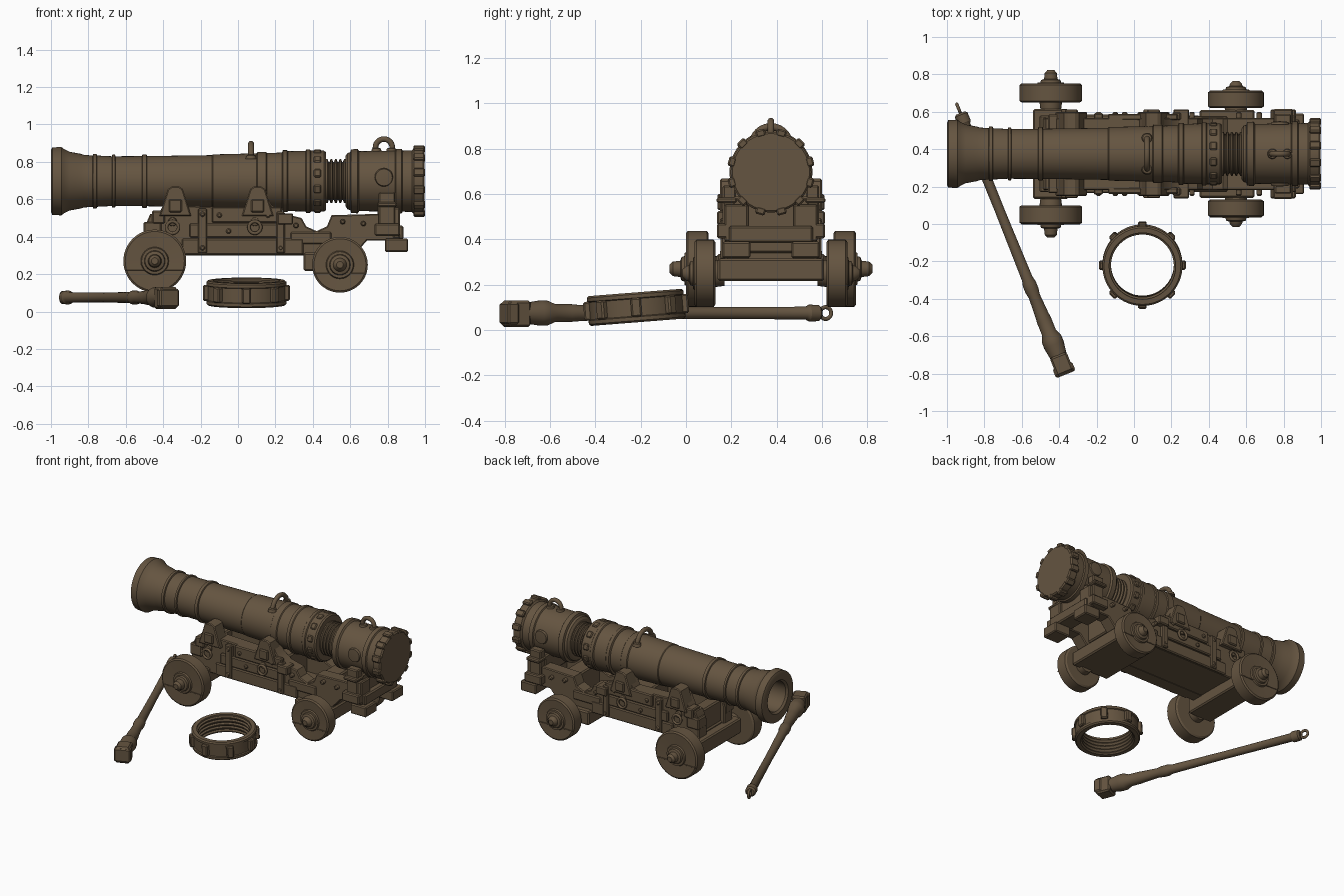
import bpy, bmesh, math
from mathutils import Matrix, Vector

T, R = Matrix.Translation, Matrix.Rotation
CY, CZ = 0.375, 0.697                      # barrel axis
mat = bpy.data.materials.new("dark_brown")
mat.diffuse_color = (0.13, 0.09, 0.052, 1)


def finish(name, bm, m=Matrix(), angle=32):
    bmesh.ops.transform(bm, matrix=m, verts=bm.verts)
    bmesh.ops.recalc_face_normals(bm, faces=bm.faces)
    for f in bm.faces:
        f.smooth = True
    for e in bm.edges:
        e.smooth = e.calc_face_angle(0) < math.radians(angle)
    me = bpy.data.meshes.new(name)
    bm.to_mesh(me)
    bm.free()
    me.materials.append(mat)
    ob = bpy.data.objects.new(name, me)
    bpy.context.collection.objects.link(ob)
    return ob


def lathe(name, pts, m, n=48, closed=False):
    """Spin (t, r) points round the local X axis."""
    bm = bmesh.new()
    rings = []
    for t, r in pts:
        if r < 1e-5:
            rings.append([bm.verts.new((t, 0, 0))] * n)
        else:
            rings.append([bm.verts.new((t, r * math.cos(i * math.tau / n), r * math.sin(i * math.tau / n)))
                          for i in range(n)])
    pairs = list(zip(rings, rings[1:])) + ([(rings[-1], rings[0])] if closed else [])
    for a, b in pairs:
        for i in range(n):
            j = (i + 1) % n
            vs = list(dict.fromkeys((a[i], a[j], b[j], b[i])))
            if len(vs) > 2:
                bm.faces.new(vs)
    return finish(name, bm, m)


def box(name, x, y, z, m=Matrix(), bev=0.007):
    """Bevelled box from (min, max) ranges."""
    bm = bmesh.new()
    c = [sum(p) / 2 for p in (x, y, z)]
    s = [p[1] - p[0] for p in (x, y, z)]
    bmesh.ops.create_cube(bm, size=1, matrix=T(c) @ Matrix.Diagonal((*s, 1)))
    bmesh.ops.bevel(bm, geom=bm.edges[:], offset=min(bev, min(s) * 0.3), segments=1, affect='EDGES')
    return finish(name, bm, m)


def slab(name, pts, y0, y1, m=Matrix(), bev=0.006):
    """Extrude an (x, z) outline from y0 to y1."""
    bm = bmesh.new()
    f = bm.faces.new([bm.verts.new((x, y0, z)) for x, z in pts])
    ext = bmesh.ops.extrude_face_region(bm, geom=[f])
    bmesh.ops.translate(bm, vec=(0, y1 - y0, 0), verts=[v for v in ext['geom'] if isinstance(v, bmesh.types.BMVert)])
    rim = [e for e in bm.edges if abs(e.verts[0].co.y - e.verts[1].co.y) < 1e-6]
    bmesh.ops.bevel(bm, geom=rim, offset=bev, segments=1, affect='EDGES')
    return finish(name, bm, m)


def torus(name, major, minor, m, arc=math.tau, n=28, k=10):
    """Ring, or arch, in the local XZ plane."""
    bm = bmesh.new()
    full = arc > 6.28
    rings = []
    for i in range(n if full else n + 1):
        a = arc * i / n
        rings.append([bm.verts.new(((major + minor * math.cos(b)) * math.cos(a), minor * math.sin(b),
                                    (major + minor * math.cos(b)) * math.sin(a)))
                      for b in [j * math.tau / k for j in range(k)]])
    for a, b in list(zip(rings, rings[1:])) + ([(rings[-1], rings[0])] if full else []):
        for j in range(k):
            bm.faces.new((a[j], a[(j + 1) % k], b[(j + 1) % k], b[j]))
    return finish(name, bm, m, 60)


AX = T((0, CY, CZ))
# barrel with bore, muzzle flare and raised bands
barrel = [(0.40, 0), (0.40, 0.105), (-0.985, 0.105), (-0.998, 0.118), (-1, 0.165), (-0.993, 0.18), (-0.945, 0.183),
          (-0.93, 0.172), (-0.90, 0.157), (-0.84, 0.146), (-0.825, 0.141)]
for x, r, w in ((-0.765, 0.137, 0.012), (-0.665, 0.133, 0.01), (-0.50, 0.134, 0.014)):
    barrel += [(x - w, r), (x - w + 0.003, r + 0.009), (x + w - 0.003, r + 0.009), (x + w, r)]
barrel += [(-0.14, 0.139), (-0.135, 0.143), (0.07, 0.148), (0.10, 0.149), (0.105, 0.156), (0.15, 0.156), (0.155, 0.15),
           (0.235, 0.153), (0.24, 0.166), (0.262, 0.166), (0.267, 0.16), (0.36, 0.162), (0.365, 0.169), (0.385, 0.169),
           (0.39, 0.163), (0.46, 0.163), (0.47, 0.155), (0.47, 0.0)]
lathe("barrel", barrel, AX, 64)
# breech screw thread
thread = [(0.46, 0)]
for i in range(5):
    x = 0.465 + i * 0.024
    thread += [(x, 0.102), (x + 0.006, 0.118), (x + 0.014, 0.118), (x + 0.02, 0.102)]
lathe("breech_screw", thread + [(0.59, 0.102), (0.59, 0)], AX)
# breech block
lathe("breech", [(0.575, 0), (0.575, 0.135), (0.585, 0.15), (0.60, 0.155), (0.605, 0.17), (0.64, 0.172), (0.648, 0.16),
                 (0.84, 0.163), (0.845, 0.172), (0.875, 0.172), (0.88, 0.163), (0.93, 0.165), (0.94, 0.178),
                 (0.99, 0.178), (0.998, 0.17), (0.998, 0)], AX, 64)
# gripping lugs round breech and barrel end
for i in range(12):
    turn = AX @ R(math.tau * (i + 0.5) / 12, 4, 'X')
    box("breech_lug", (0.937, 1.0), (-0.022, 0.022), (0.16, 0.194), turn)
    box("barrel_lug", (0.405, 0.445), (-0.022, 0.022), (0.15, 0.171), turn)

# lifting handles
torus("barrel_handle", 0.082, 0.016, T((0.07, CY, 0.815)) @ R(math.pi / 2, 4, 'Z'), math.pi)
torus("breech_handle", 0.045, 0.015, T((0.78, CY, 0.877)))
for s in (-1, 1):
    lathe("handle_boss", [(0, 0), (0, 0.03), (0.02, 0.024), (0.028, 0)],
          T((0.07, CY + s * 0.082, CZ + 0.118)) @ R(-math.pi / 2, 4, 'Y'), 20)
    lathe("handle_boss", [(0, 0), (0, 0.03), (0.03, 0.024), (0.036, 0)],
          T((0.78 + s * 0.04, CY, CZ + 0.145)) @ R(-math.pi / 2, 4, 'Y'), 20)
    lathe("breech_side_boss", [(0, 0), (0, 0.05), (0.014, 0.045), (0.018, 0)],
          T((0.78, CY + s * 0.157, CZ + 0.02)) @ R(s * math.pi / 2, 4, 'Z'), 20)

# carriage sides, mirrored about the barrel
cheek = [(-0.5, 0.3), (-0.5, 0.45), (-0.47, 0.52), (-0.42, 0.53), (-0.365, 0.64), (-0.27, 0.565), (0.03, 0.555),
         (0.07, 0.64), (0.14, 0.64), (0.18, 0.57), (0.24, 0.525), (0.34, 0.5), (0.365, 0.455), (0.42, 0.43),
         (0.475, 0.455), (0.50, 0.515), (0.85, 0.525), (0.85, 0.38), (0.69, 0.38), (0.62, 0.30)]
WHEELS = ((-0.445, 0.27, 0.168, 0.275, 0.375, 0.448), (0.545, 0.25, 0.149, 0.245, 0.337, 0.39))
for s in (-1, 1):
    M = T((0, CY, 0)) @ Matrix.Diagonal((1, s, 1, 1))
    slab("carriage_side", cheek, 0.10, 0.193, M)
    # planks on the side
    box("upper_plank", (-0.14, 0.235), (0.18, 0.214), (0.475, 0.56), M)
    box("middle_plank", (-0.26, 0.24), (0.18, 0.21), (0.395, 0.47), M)
    box("lower_plank", (-0.30, 0.35), (0.18, 0.205), (0.302, 0.39), M)
    box("iron_strap", (-0.215, -0.165), (0.18, 0.218), (0.31, 0.55), M)
    box("iron_strap", (0.205, 0.25), (0.18, 0.222), (0.31, 0.535), M)
    box("rear_plank", (0.28, 0.50), (0.18, 0.203), (0.36, 0.425), M)
    # pointed barrel supports
    for x in (-0.335, 0.105):
        slab("barrel_support", [(x - 0.085, 0.51), (x - 0.04, 0.655), (x - 0.02, 0.668), (x + 0.02, 0.668),
                                (x + 0.04, 0.655), (x + 0.085, 0.51)], 0.125, 0.225, M)
        box("support_cap", (x - 0.035, x + 0.035), (0.16, 0.237), (0.53, 0.6), M)
        lathe("ring_bolt", [(0, 0), (0, 0.024), (0.016, 0.022), (0.026, 0)],
              M @ T((x - 0.015, 0.205, 0.48)) @ R(math.pi / 2, 4, 'Z'), 16)
        torus("bolt_ring", 0.032, 0.009, M @ T((x - 0.015, 0.228, 0.45)))
    # stepped front edge and side brackets
    box("front_step", (-0.505, -0.41), (0.11, 0.205), (0.40, 0.48), M)
    box("front_bracket", (-0.46, -0.39), (0.12, 0.21), (0.47, 0.54), M)
    box("side_bracket", (0.21, 0.295), (0.15, 0.238), (0.465, 0.525), M)
    # bolt heads
    for x, z in ((-0.19, 0.52), (-0.19, 0.34), (0.228, 0.50), (0.228, 0.34), (-0.1, 0.515), (0.16, 0.515),
                 (-0.05, 0.43), (0.56, 0.48), (0.67, 0.47), (0.31, 0.46)):
        lathe("bolt_head", [(0, 0), (0, 0.014), (0.03, 0.014), (0.037, 0.008), (0.037, 0)],
              M @ T((x, 0.188, z)) @ R(math.pi / 2, 4, 'Z'), 12)
    # rear bracket holding the breech
    box("rear_post", (0.752, 0.84), (0.155, 0.213), (0.42, 0.638), M)
    box("rear_post_foot", (0.73, 0.865), (0.16, 0.238), (0.405, 0.47), M)
    box("rear_post_collar", (0.745, 0.85), (0.15, 0.24), (0.56, 0.585), M)
    box("rear_end", (0.83, 0.865), (0.10, 0.205), (0.39, 0.555), M)
    box("rear_foot", (0.785, 0.91), (0.09, 0.215), (0.318, 0.39), M)
    # wheels with hubs and axle ends
    for x, z, r, y0, y1, y2 in WHEELS:
        W = M @ T((x, 0, z)) @ R(math.pi / 2, 4, 'Z')
        lathe("wheel", [(y0, 0), (y0, r - 0.012), (y0 + 0.008, r), (y1 - 0.008, r), (y1, r - 0.01),
                        (y1 - 0.004, 0.075), (y1 + 0.006, 0.07), (y1 + 0.008, 0)], W, 48)
        lathe("hub", [(y0 - 0.04, 0), (y0 - 0.04, 0.055), (y0, 0.06), (y1, 0.058), (y1 + 0.02, 0.052), (y1 + 0.025, 0.036),
                      (y2 - 0.015, 0.032), (y2, 0.018), (y2, 0)], W, 24)
        box("wheel_board_seam", (x - r * 0.93, x + r * 0.93), (y1 - 0.01, y1 + 0.002), (z - 0.05, z - 0.045), M, 0.001)

# axle trees, floor and cross pieces
def across(name, x, half, z):
    box(name, x, (CY - half, CY + half), z, bev=0.009)


across("front_axle", (-0.54, -0.35), 0.24, (0.225, 0.335))
across("rear_axle", (0.35, 0.645), 0.235, (0.217, 0.315))
across("floor", (-0.48, 0.60), 0.12, (0.302, 0.35))
across("front_crosspiece", (-0.47, -0.38), 0.12, (0.34, 0.5))
across("middle_crosspiece", (-0.05, 0.22), 0.12, (0.34, 0.54))
across("rear_crosspiece", (0.50, 0.62), 0.12, (0.34, 0.51))
across("tail_crosspiece", (0.76, 0.885), 0.185, (0.385, 0.46))
across("breech_cradle", (0.745, 0.845), 0.17, (0.45, 0.59))

# loose threaded ring lying tilted on the ground
ringm = T((0.045, -0.22, 0.1)) @ R(math.radians(4.5), 4, 'X') @ R(-math.pi / 2, 4, 'Y')
prof = [(-0.066, 0.178), (-0.066, 0.205), (-0.058, 0.214), (-0.042, 0.214), (-0.038, 0.207), (0.038, 0.207),
        (0.042, 0.214), (0.058, 0.214), (0.066, 0.205), (0.066, 0.178)]
for i in range(5):
    t = 0.055 - i * 0.025
    prof += [(t, 0.178), (t - 0.007, 0.168), (t - 0.013, 0.168)]
lathe("loose_ring", prof, ringm, 64, True)
for i in range(8):
    box("loose_ring_lug", (-0.042, 0.042), (-0.023, 0.023), (0.195, 0.232), ringm @ R(i * math.pi / 4, 4, 'X'))

# long wrench on the ground: eye, shaft, socket head
d = Vector((0.585, -1.45, 0))
tool = T((-0.945, 0.635, 0.075)) @ R(math.atan2(d.y, d.x), 4, 'Z')
torus("wrench_eye", 0.026, 0.009, tool @ T((0.02, 0, 0)))
lathe("wrench_shaft", [(0.045, 0), (0.045, 0.025), (0.055, 0.036), (0.10, 0.037), (0.115, 0.028), (0.6, 0.026),
                       (1.0, 0.03), (1.03, 0.037), (1.07, 0.037), (1.10, 0.031), (1.21, 0.037), (1.24, 0.04),
                       (1.31, 0.04), (1.345, 0.055), (1.38, 0.056), (1.46, 0.044), (1.5, 0.044), (1.5, 0)], tool, 24)
box("wrench_head", (1.44, 1.545), (-0.048, 0.048), (-0.062, 0.055), tool, 0.01)
box("wrench_head_band", (1.50, 1.552), (-0.056, 0.056), (-0.05, 0.045), tool, 0.008)
